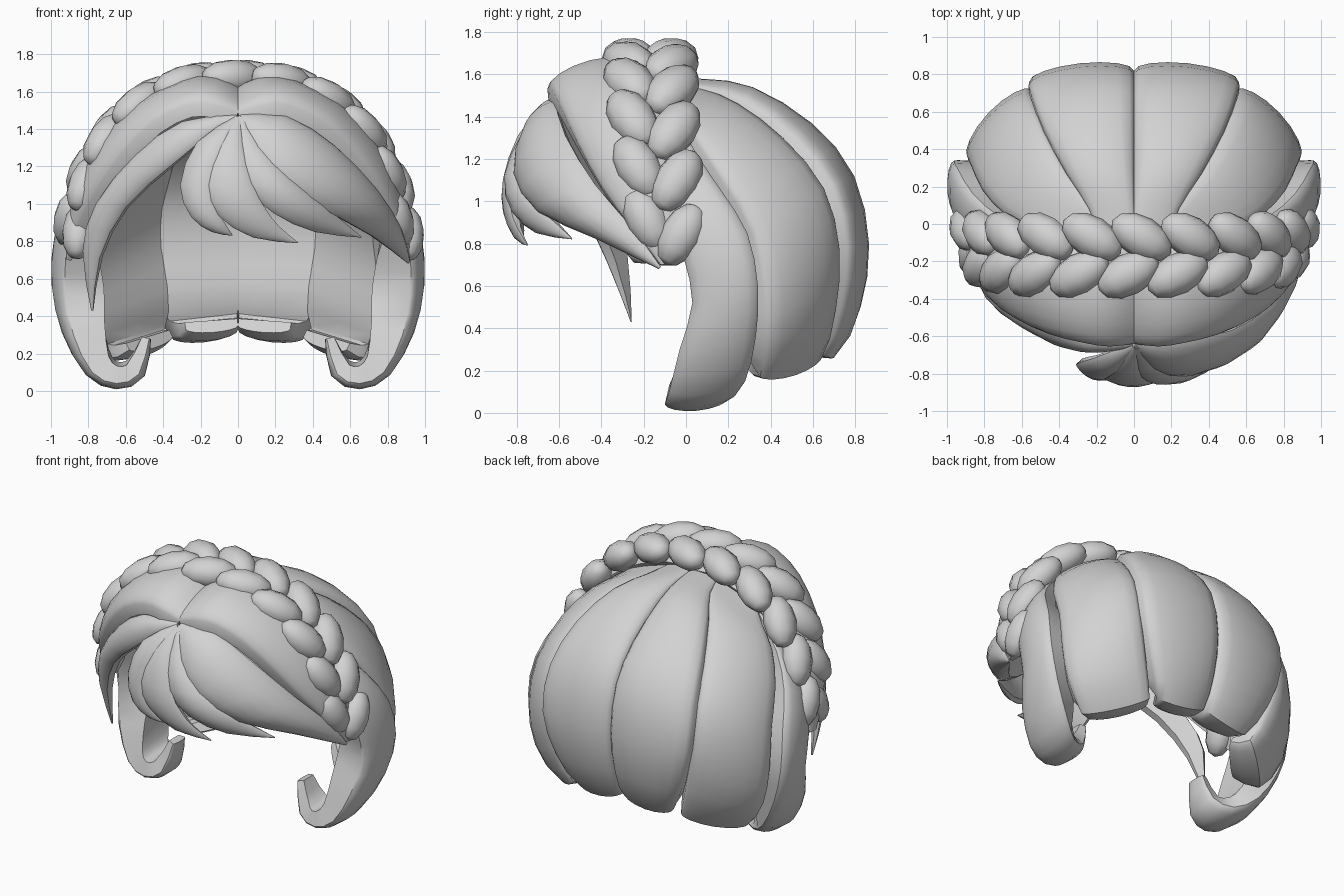
import bpy, bmesh, math
from mathutils import Vector, Matrix

hair = bpy.data.materials.new("hair_grey")
hair.diffuse_color = (0.65, 0.65, 0.65, 1)
CENTRE = Vector((0, 0, 0.8))


def spline(rows, steps):
    """Smooth interpolation through rows of numbers."""
    out = []
    for i in range(len(rows) - 1):
        p = [rows[max(i - 1, 0)], rows[i], rows[i + 1], rows[min(i + 2, len(rows) - 1)]]
        for s in range(steps):
            t = s / steps
            out.append([0.5 * (2 * b + (c - a) * t + (2 * a - 5 * b + 4 * c - d) * t * t
                               + (3 * b - a - 3 * c + d) * t ** 3) for a, b, c, d in zip(*p)])
    return out + [list(rows[-1])]


def finish(bm, name, mirror=False, angle=40):
    bmesh.ops.recalc_face_normals(bm, faces=bm.faces)
    me = bpy.data.meshes.new(name)
    bm.to_mesh(me)
    bm.free()
    me.materials.append(hair)
    ob = bpy.data.objects.new(name, me)
    bpy.context.collection.objects.link(ob)
    bpy.ops.object.select_all(action='DESELECT')
    ob.select_set(True)
    bpy.context.view_layer.objects.active = ob
    bpy.ops.object.shade_smooth_by_angle(angle=math.radians(angle))
    if mirror:
        mod = ob.modifiers.new("mirror", 'MIRROR')
        mod.use_mirror_merge = False
    return ob


def lock(name, rows, mirror=False, cols=8, power=0.7, inner=(0.9, 0.5, 0.1)):
    """Closed lock of hair; row = one edge xyz, other edge xyz, bulge, thickness."""
    rows = spline(rows, 2)
    mids = [(Vector(r[:3]) + Vector(r[3:6])) / 2 for r in rows]
    normals = []
    for i, r in enumerate(rows):
        w = Vector(r[3:6]) - Vector(r[:3])
        t = mids[min(i + 1, len(rows) - 1)] - mids[max(i - 1, 0)]
        n = w.cross(t)
        normals.append(n.normalized() if w.length > 0.03 or not normals else normals[-1])
    normals[0] = normals[1]
    h = len(rows) // 2
    if normals[h].dot(mids[h] - CENTRE) < 0:
        normals = [-n for n in normals]
    bm = bmesh.new()
    rings = []
    for r, n in zip(rows, normals):
        a, b = Vector(r[:3]), Vector(r[3:6])
        # columns gather near the edges, where the section turns fastest
        ks = [(1 - math.cos(math.pi * k / cols)) / 2 for k in range(cols + 1)]
        ring = [a.lerp(b, k) + n * r[6] * max(math.sin(math.pi * k), 0) ** power for k in ks]
        ring += [a.lerp(b, k) - n * r[7] for k in inner]
        rings.append([bm.verts.new(p) for p in ring])
    m = len(rings[0])
    for p, q in zip(rings, rings[1:]):
        for k in range(m):
            bm.faces.new((p[k], p[(k + 1) % m], q[(k + 1) % m], q[k]))
    bm.faces.new(rings[0])
    bm.faces.new(rings[-1])
    return finish(bm, name, mirror)


# Back of the hair: three locks per side, tucked under at the ends
lock("back_centre_lock", [
    (0, -.1, 1.58, .18, -.1, 1.56, .01, .06),
    (0, .1, 1.56, .24, .08, 1.53, .03, .08),
    (0, .3, 1.49, .36, .27, 1.46, .07, .12),
    (0, .58, 1.32, .48, .5, 1.3, .075, .16),
    (0, .76, 1.1, .55, .69, 1.07, .07, .19),
    (0, .82, .8, .56, .76, .78, .07, .2),
    (0, .78, .53, .48, .73, .5, .07, .19),
    (0, .68, .33, .36, .65, .29, .06, .1),
    (0, .54, .35, .28, .52, .33, .03, .04)], True, 8, 0.45, (1, 0.5, 0))
lock("back_side_lock", [
    (.13, -.1, 1.56, .45, -.1, 1.47, .01, .06),
    (.2, .07, 1.53, .58, .0, 1.38, .03, .08),
    (.34, .25, 1.45, .7, .06, 1.26, .06, .12),
    (.46, .46, 1.29, .81, .18, 1.08, .075, .16),
    (.54, .65, 1.06, .87, .31, .85, .08, .19),
    (.55, .72, .78, .89, .36, .6, .08, .2),
    (.49, .7, .5, .85, .37, .36, .08, .19),
    (.41, .64, .27, .72, .35, .17, .05, .1),
    (.35, .52, .29, .58, .28, .22, .03, .04)], True, 8, 0.5, (1, 0.5, 0))
lock("side_curl_lock", [
    (.52, -.05, 1.42, .58, -.15, 1.36, .01, .06),
    (.72, .04, 1.24, .76, -.1, 1.12, .03, .08),
    (.86, .16, 1.06, .87, -.06, .9, .05, .1),
    (.94, .29, .85, .92, -.01, .73, .055, .18),
    (.96, .34, .6, .92, .03, .52, .055, .21),
    (.9, .33, .36, .88, -.03, .3, .055, .18),
    (.78, .28, .15, .78, -.08, .1, .05, .12),
    (.65, .2, .07, .65, -.1, .04, .045, .09),
    (.53, .14, .12, .53, -.08, .09, .04, .08),
    (.475, .1, .28, .475, -.03, .28, .01, .04)], True, 8, 0.5)

# Swept front cap with a centre parting
lock("front_cap", [
    (0, -.05, 1.58, 0, -.64, 1.49, .08, .06),
    (.13, -.05, 1.59, .13, -.655, 1.53, .12, .07),
    (.27, -.05, 1.56, .27, -.635, 1.53, .12, .07),
    (.5, -.05, 1.46, .45, -.59, 1.44, .11, .07),
    (.7, -.05, 1.28, .62, -.51, 1.27, .095, .07),
    (.81, -.04, 1.08, .76, -.4, 1.07, .075, .06),
    (.88, -.02, .87, .86, -.26, .88, .045, .05),
    (.91, -.05, .7, .91, -.12, .7, .01, .02)], True, 10, 0.55, (1, 0.5, 0.1))

# Fringe strands fanning out from the parting
lock("left_fringe", [
    (0, -.62, 1.48, -.02, -.66, 1.45, .01, .02),
    (-.3, -.6, 1.44, -.15, -.68, 1.37, .04, .04),
    (-.55, -.5, 1.26, -.34, -.66, 1.22, .05, .05),
    (-.76, -.38, 1.0, -.6, -.5, .98, .05, .05),
    (-.83, -.3, .75, -.74, -.37, .71, .03, .04),
    (-.785, -.26, .43, -.775, -.26, .43, .003, .005)])
lock("right_fringe", [
    (.02, -.63, 1.48, 0, -.66, 1.45, .01, .02),
    (.26, -.62, 1.47, .1, -.77, 1.29, .05, .04),
    (.52, -.57, 1.31, .26, -.81, 1.12, .075, .06),
    (.74, -.43, 1.08, .5, -.7, .95, .085, .06),
    (.87, -.25, .87, .73, -.42, .82, .055, .05),
    (.92, -.12, .69, .91, -.13, .68, .003, .005)])
lock("fringe_strand_left", [
    (-.01, -.64, 1.47, 0, -.67, 1.45, .01, .02),
    (-.22, -.72, 1.33, -.07, -.78, 1.3, .03, .03),
    (-.31, -.75, 1.1, -.13, -.82, 1.1, .04, .04),
    (-.25, -.79, .93, -.1, -.82, .96, .03, .03),
    (-.14, -.78, .85, -.06, -.8, .88, .02, .02),
    (-.03, -.77, .83, -.03, -.77, .835, .002, .003)])
lock("fringe_strand_middle", [
    (-.01, -.65, 1.47, .02, -.67, 1.45, .01, .02),
    (-.14, -.75, 1.3, .03, -.78, 1.3, .03, .03),
    (-.18, -.81, 1.1, .08, -.84, 1.1, .04, .04),
    (-.11, -.82, .94, .15, -.83, .97, .04, .04),
    (.08, -.8, .82, .22, -.8, .88, .02, .02),
    (.32, -.75, .79, .32, -.75, .795, .002, .003)])
lock("fringe_strand_right", [
    (0, -.65, 1.47, .03, -.66, 1.46, .01, .02),
    (-.02, -.76, 1.3, .14, -.74, 1.31, .03, .03),
    (.04, -.82, 1.1, .29, -.8, 1.13, .05, .04),
    (.19, -.81, .95, .45, -.73, 1.0, .05, .04),
    (.41, -.71, .85, .57, -.62, .9, .025, .03),
    (.66, -.54, .82, .66, -.54, .825, .002, .003)])

# Braid path over the head: half arc in x, z, mirrored to a full arc
half = [(0, 1.675), (.28, 1.645), (.53, 1.53), (.71, 1.35), (.83, 1.13), (.9, .9), (.91, .7)]
arc = [Vector((x, 0, z)) for x, z in
       spline([(-x, z) for x, z in half[:0:-1]] + half, 8)]
dist = [0]
for a, b in zip(arc, arc[1:]):
    dist.append(dist[-1] + (b - a).length)


def on_arc(s):
    """Point and direction at signed distance s from the crown."""
    d = s + dist[-1] / 2
    i = max(k for k in range(len(arc) - 1) if dist[k] <= max(d, 0))
    t = (arc[i + 1] - arc[i]).normalized()
    return arc[i] + t * (d - dist[i]), t


def braid_row(name, start, y_top, y_end, angle, squeeze):
    bm = bmesh.new()
    for k in range(-5, 6):
        s = start + 0.265 * k
        if abs(s) > 1.4:
            continue
        p, t = on_arc(s)
        f = min(abs(s) / 1.35, 1) ** 3
        p.x *= 1 - squeeze * f
        p.y = y_top + (y_end - y_top) * f
        side = Vector((0, 1, 0))
        along = t * math.cos(angle) + side * math.sin(angle)
        out = side.cross(t) * -1
        if out.dot(p - CENTRE) < 0:
            out = -out
        across = out.cross(along)
        size = 1 - 0.1 * f
        rot = Matrix((along, across, out)).transposed().to_4x4()
        m = Matrix.Translation(p) @ rot @ Matrix.Diagonal((.18 * size, .112 * size, .1 * size, 1))
        turn = Matrix.Rotation(math.pi / 2, 4, 'Y')
        bmesh.ops.create_uvsphere(bm, u_segments=10, v_segments=6, radius=1, matrix=m @ turn)
    finish(bm, name, angle=60)


braid_row("braid_back_row", .04, -.07, -.02, math.radians(-30), 0)
braid_row("braid_front_row", -.03, -.27, -.17, math.radians(28), .06)
